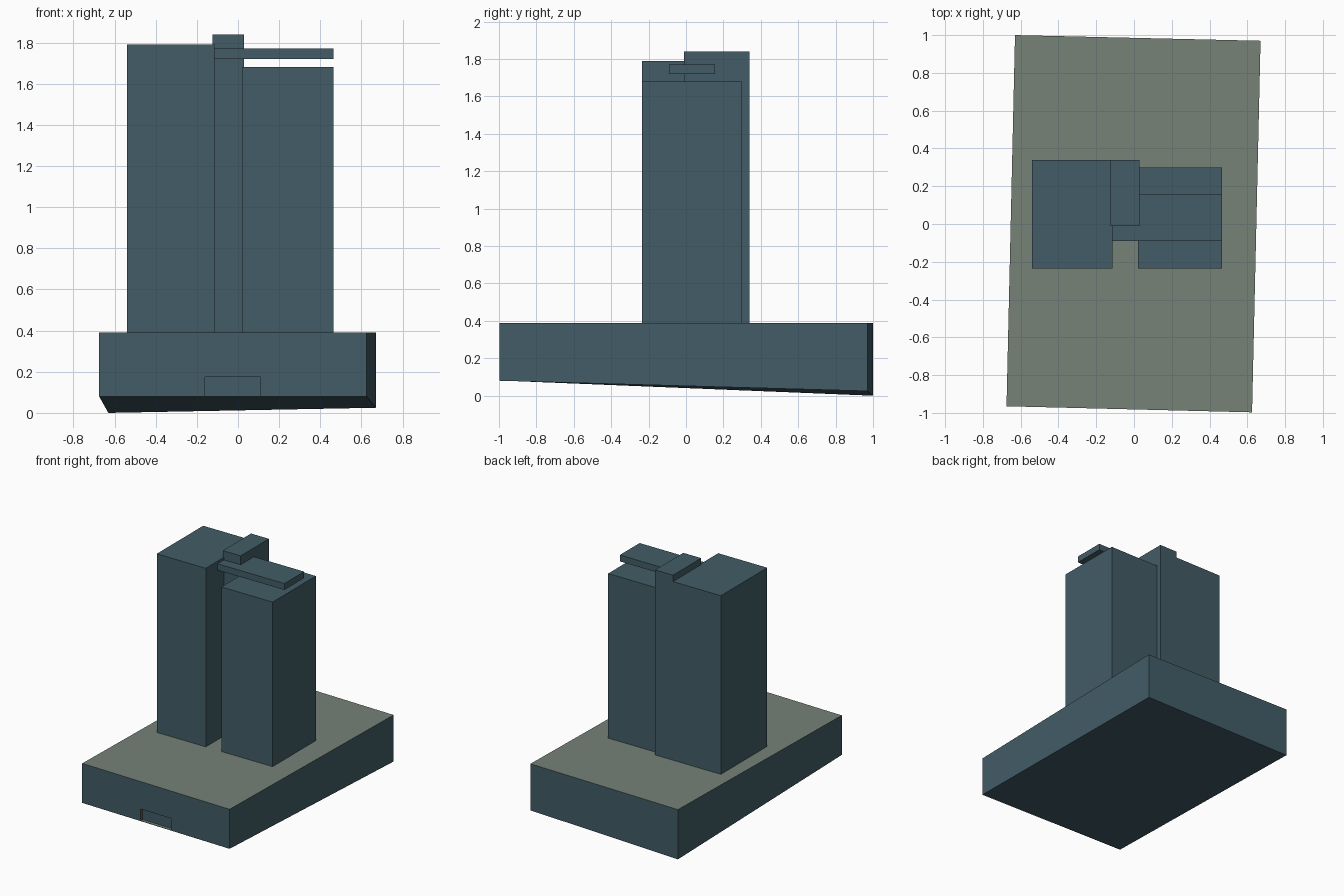
import bpy, bmesh, math

if "Cube" in bpy.data.objects:
    bpy.data.objects.remove(bpy.data.objects["Cube"])


def material(name, rgb):
    m = bpy.data.materials.new(name)
    m.diffuse_color = (*rgb, 1)
    m.use_nodes = True
    m.node_tree.nodes["Principled BSDF"].inputs["Base Color"].default_value = m.diffuse_color
    return m


SLATE = material("slate_blue", (0.054, 0.107, 0.133))
OLIVE = material("olive_grey", (0.18, 0.223, 0.185))
BROWN = material("brown", (0.20, 0.09, 0.05))


def mesh_object(name, verts, faces, mats):
    me = bpy.data.meshes.new(name)
    bm = bmesh.new()
    vs = [bm.verts.new(v) for v in verts]
    for f in faces:
        bm.faces.new([vs[i] for i in f])
    bmesh.ops.recalc_face_normals(bm, faces=bm.faces[:])
    bm.to_mesh(me)
    bm.free()
    for m in mats:
        me.materials.append(m)
    ob = bpy.data.objects.new(name, me)
    bpy.context.collection.objects.link(ob)
    return ob


HEX = [(0, 1, 2, 3), (4, 5, 6, 7), (0, 1, 5, 4), (1, 2, 6, 5), (2, 3, 7, 6), (3, 0, 4, 7)]


def box(name, x0, x1, y0, y1, z0, z1, mats):
    ring = [(x0, y0), (x1, y0), (x1, y1), (x0, y1)]
    return mesh_object(name, [(x, y, z) for z in (z0, z1) for x, y in ring], HEX, mats)


# Podium: slightly turned block with a sloping underside
TOP = 0.39
corners = [(-0.675, -0.965, 0.08), (0.625, -0.997, 0.08), (0.67, 0.97, 0.025), (-0.63, 1.0, 0.0)]
podium = mesh_object("podium", corners + [(x, y, TOP) for x, y, _ in corners], HEX,
                     [SLATE, OLIVE, BROWN])

# Shallow entrance recess cut into the front, parallel to the front wall
cutter = box("entrance_cutter", -0.135, 0.135, -0.05, 0.025, 0.083, 0.175, [SLATE])
cutter.location = (-0.025, -0.981, 0)
cutter.rotation_euler.z = math.atan2(-0.032, 1.3)
cutter.hide_render = True
mod = podium.modifiers.new("entrance", 'BOOLEAN')
mod.operation = 'DIFFERENCE'
mod.solver = 'EXACT'
mod.object = cutter
bpy.context.view_layer.objects.active = podium
bpy.ops.object.modifier_apply(modifier=mod.name)
bpy.data.objects.remove(cutter)

# Podium roof and entrance floor are olive, entrance side walls brown
for p in podium.data.polygons:
    side = abs(p.normal.x) > 0.9 and abs(p.center.x) < 0.3
    p.material_index = 1 if p.normal.z > 0.9 else 2 if side else 0

# Two towers, the core between them and the roof bridge
for name, *dims in [
    ("left_tower", -0.54, -0.115, -0.235, 0.34, TOP, 1.79),
    ("right_tower", 0.02, 0.465, -0.235, 0.30, TOP, 1.68),
    ("lift_core", -0.125, 0.03, -0.01, 0.34, TOP, 1.84),
    ("roof_bridge", -0.115, 0.465, -0.09, 0.155, 1.72, 1.77),
]:
    box(name, *dims, [SLATE])
